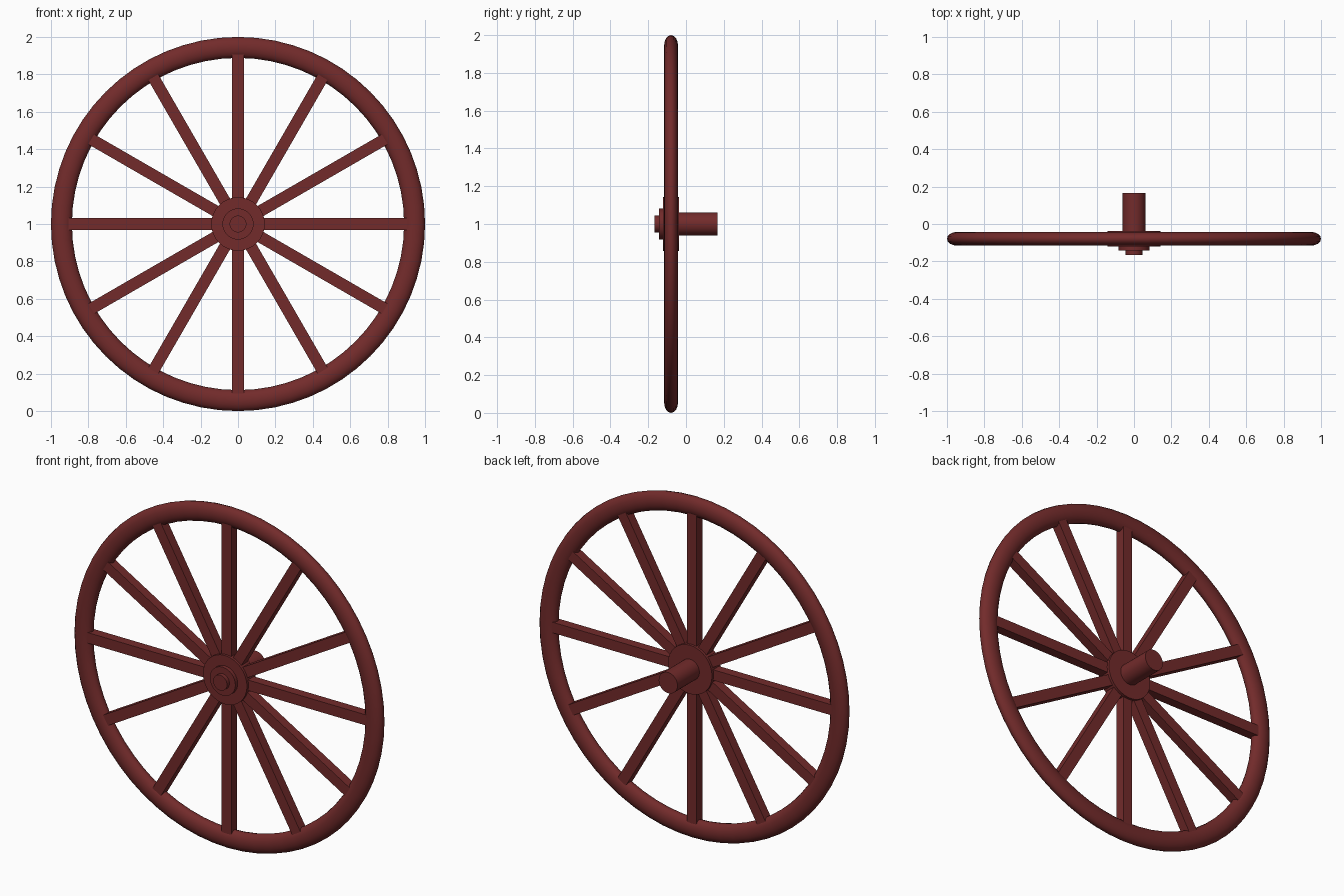
import bpy
from math import pi, radians, sin, cos

if "Cube" in bpy.data.objects:
    bpy.data.objects.remove(bpy.data.objects["Cube"])

RIM_Y = -0.079      # wheel plane
CENTRE_Z = 1.0

paint = bpy.data.materials.new("dark_red_paint")
paint.diffuse_color = (0.17, 0.024, 0.024, 1)
paint.use_nodes = True
paint.node_tree.nodes["Principled BSDF"].inputs["Base Color"].default_value = paint.diffuse_color


def finish(obj, name, smooth=True):
    obj.name = name
    obj.data.materials.append(paint)
    if smooth:
        bpy.ops.object.shade_smooth_by_angle(angle=radians(35))
    return obj


def disc(name, radius, y0, y1, sides=32):
    bpy.ops.mesh.primitive_cylinder_add(
        vertices=sides, radius=radius, depth=y1 - y0,
        location=(0, (y0 + y1) / 2, CENTRE_Z), rotation=(pi / 2, 0, 0))
    return finish(bpy.context.object, name)


# Rim: torus flattened along the axle
bpy.ops.mesh.primitive_torus_add(
    major_segments=64, minor_segments=16, major_radius=0.944, minor_radius=0.056,
    location=(0, RIM_Y, CENTRE_Z), rotation=(pi / 2, 0, 0))
bpy.context.object.scale = (1, 1, 0.037 / 0.056)
bpy.ops.object.transform_apply(location=False, rotation=False, scale=True)
finish(bpy.context.object, "rim")

# Spokes: twelve square bars from hub to rim
R0, R1 = 0.08, 0.925
for i in range(12):
    a = i * pi / 6
    r = (R0 + R1) / 2
    bpy.ops.mesh.primitive_cube_add(
        size=1, location=(r * sin(a), RIM_Y, CENTRE_Z + r * cos(a)),
        rotation=(0, a, 0))
    bpy.context.object.scale = (0.062, 0.055, R1 - R0)
    bpy.ops.object.transform_apply(location=False, rotation=False, scale=True)
    finish(bpy.context.object, f"spoke_{i + 1}", smooth=False)

# Hub with stepped front cap, and axle stub at the back
disc("hub", 0.143, -0.121, -0.037)
disc("hub_cap", 0.083, -0.143, -0.11)
disc("axle_tip", 0.045, -0.166, -0.13)
disc("axle", 0.061, -0.06, 0.166)
